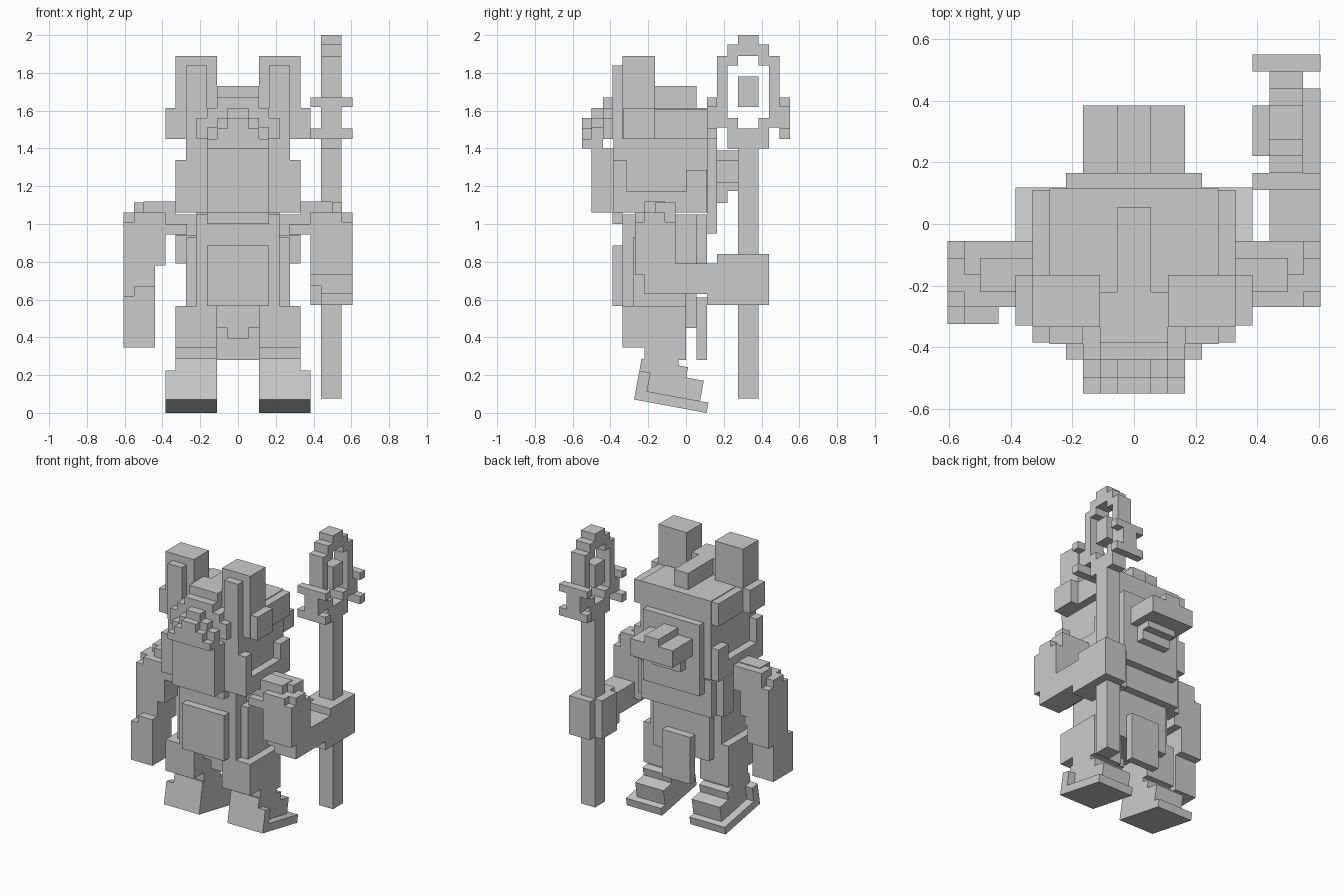
import bpy, bmesh, math
from mathutils import Matrix

grey = bpy.data.materials.new("stone_grey")
grey.diffuse_color = (0.6, 0.6, 0.6, 1)


def make(name, boxes, matrix=None, mirror=False):
    """One blocky part from boxes given as (x0, x1, y0, y1, z0, z1)."""
    bm = bmesh.new()
    for b in boxes:
        for s in ((1, -1) if mirror else (1,)):
            x0, x1 = sorted((b[0] * s, b[1] * s))
            size = (x1 - x0, b[3] - b[2], b[5] - b[4])
            mid = ((x0 + x1) / 2, (b[2] + b[3]) / 2, (b[4] + b[5]) / 2)
            m = Matrix.Translation(mid) @ Matrix.Diagonal((*size, 1))
            bmesh.ops.create_cube(bm, size=1, matrix=m)
    if matrix:
        bm.transform(matrix)
    me = bpy.data.meshes.new(name)
    bm.to_mesh(me)
    bm.free()
    me.materials.append(grey)
    ob = bpy.data.objects.new(name, me)
    bpy.context.collection.objects.link(ob)
    return ob


def sym(w, *r):
    """Box centred on x with half width w."""
    return (-w, w, *r)


# Head: core, back panel and face plate
make("head", [
    sym(.275, -.385, .115, 1.06, 1.615),
    sym(.22, .11, .165, 1.06, 1.45)])
make("face_plate", [sym(.165, -.50, -.38, 1.06, 1.40)])

# Stepped brow, three layers towards the front
for i, (y0, y1, steps) in enumerate((
        (-.44, -.38, ((.11, 1.67), (.165, 1.615), (.22, 1.56))),
        (-.50, -.44, ((.055, 1.615), (.11, 1.56), (.165, 1.51))),
        (-.55, -.50, ((.055, 1.56), (.11, 1.505), (.165, 1.45))))):
    low = 1.45 if i == 0 else 1.40
    make("brow_layer", [sym(w, y0, y1, low, top) for w, top in steps])

# Jowls, cheeks and ears
make("jowls", [
    (.27, .33, -.385, -.315, 1.06, 1.34),
    (.27, .33, -.315, 0, 1.06, 1.175),
    (.27, .33, 0, .11, 1.06, 1.285)], mirror=True)
make("cheeks", [
    (.27, .385, -.33, -.165, 1.45, 1.615),
    (.27, .33, -.165, .11, 1.45, 1.61)], mirror=True)
make("ears", [
    (.11, .33, -.335, -.165, 1.45, 1.89),
    (.165, .275, -.39, -.335, 1.45, 1.84)], mirror=True)

# Crest on top and hair bun behind
make("crest", [
    sym(.055, -.225, .055, 1.60, 1.73),
    sym(.11, -.385, -.22, 1.60, 1.73)])
make("hair_bun", [
    sym(.055, .165, .385, 1.23, 1.39),
    sym(.165, .165, .385, 1.22, 1.34),
    sym(.11, .165, .275, 1.175, 1.25),
    sym(.11, .165, .22, 1.11, 1.18)])

# Torso with chest and belly plates
make("torso", [
    sym(.22, -.335, .055, .565, 1.05),
    sym(.275, -.28, 0, .565, .93),
    sym(.33, -.22, 0, .94, 1.05),
    sym(.22, .055, .11, .79, 1.05),
    sym(.22, .11, .165, .95, 1.06)])
make("chest_plate", [sym(.165, -.39, -.335, 1.0, 1.06)])
make("belly_plate", [sym(.165, -.39, -.335, .565, .885)])
make("vest_sides", [
    (.22, .33, -.055, 0, .79, .95),
    (.22, .33, 0, .055, .79, 1.05),
    (.22, .275, .055, .11, .79, 1.05)], mirror=True)

# Hips, loincloth and legs
make("hips", [sym(.22, -.22, .055, .45, .57),
              sym(.055, -.22, -.165, .39, .46)])
make("back_cloth", [sym(.11, .055, .11, .28, .61)])
make("legs", [
    (.11, .33, -.335, 0, .345, .565),
    (.11, .33, -.22, 0, .28, .35),
    (.11, .33, -.21, -.04, .20, .30)], mirror=True)

# Feet, built flat and tilted
tilt = Matrix.Translation((0, -.275, .071)) @ Matrix.Rotation(math.radians(-10.5), 4, 'X')
make("feet", [
    (.11, .385, 0, .39, 0, .055),
    (.11, .385, 0, .06, .055, .155),
    (.11, .33, .05, .345, .05, .165),
    (.11, .33, 0, .25, .15, .22)], matrix=tilt, mirror=True)

# Shoulders with stepped tops and upper arms
make("shoulders", [
    (.33, .50, -.22, -.11, 1.0, 1.12),
    (.33, .55, -.165, -.055, .95, 1.115),
    (.27, .39, -.27, -.055, .945, 1.0),
    (.385, .55, -.27, -.055, .78, 1.06),
    (.50, .605, -.27, -.055, .78, 1.01),
    (.50, .605, -.22, -.11, 1.0, 1.06)], mirror=True)

# Hanging arm
make("left_arm", [(-.605, -.44, -.27, -.055, .60, .80)])
make("left_hand", [
    (-.605, -.44, -.325, -.11, .345, .62),
    (-.55, -.44, -.325, -.27, .61, .67)])

# Arm reaching back to grip the staff
make("right_arm", [
    (.385, .605, -.27, -.055, .73, .79),
    (.385, .605, -.22, -.055, .675, .74),
    (.44, .605, -.22, .17, .63, .79)])
make("right_fist", [
    (.385, .605, .22, .385, .57, .84),
    (.44, .605, .38, .44, .57, .84),
    (.44, .605, .11, .22, .57, .79),
    (.44, .605, .165, .22, .57, .84)])

# Staff: pole, ring, floating gem and side prongs
X = (.44, .548)
make("staff_pole", [(*X, .275, .385, .075, 1.41)])
make("staff_gem", [(*X, .275, .385, 1.62, 1.78)])
ring = [(*X, .275, .385, 1.40, 1.505), (*X, .275, .385, 1.89, 2.0)]
prongs = []
for s in (-1, 1):
    def side(a, b, z0, z1, x=X):
        y0, y1 = sorted((.33 + s * a, .33 + s * b))
        return (*x, y0, y1, z0, z1)
    ring += [side(.055, .11, 1.40, 1.56), side(.055, .11, 1.84, 1.95),
             side(.11, .165, 1.51, 1.89)]
    wide = (.385, .605)
    prongs += [side(.165, .22, 1.45, 1.67),
               side(.165, .22, 1.45, 1.505, wide),
               side(.165, .22, 1.62, 1.67, wide)]
make("staff_ring", ring)
make("staff_prongs", prongs)
